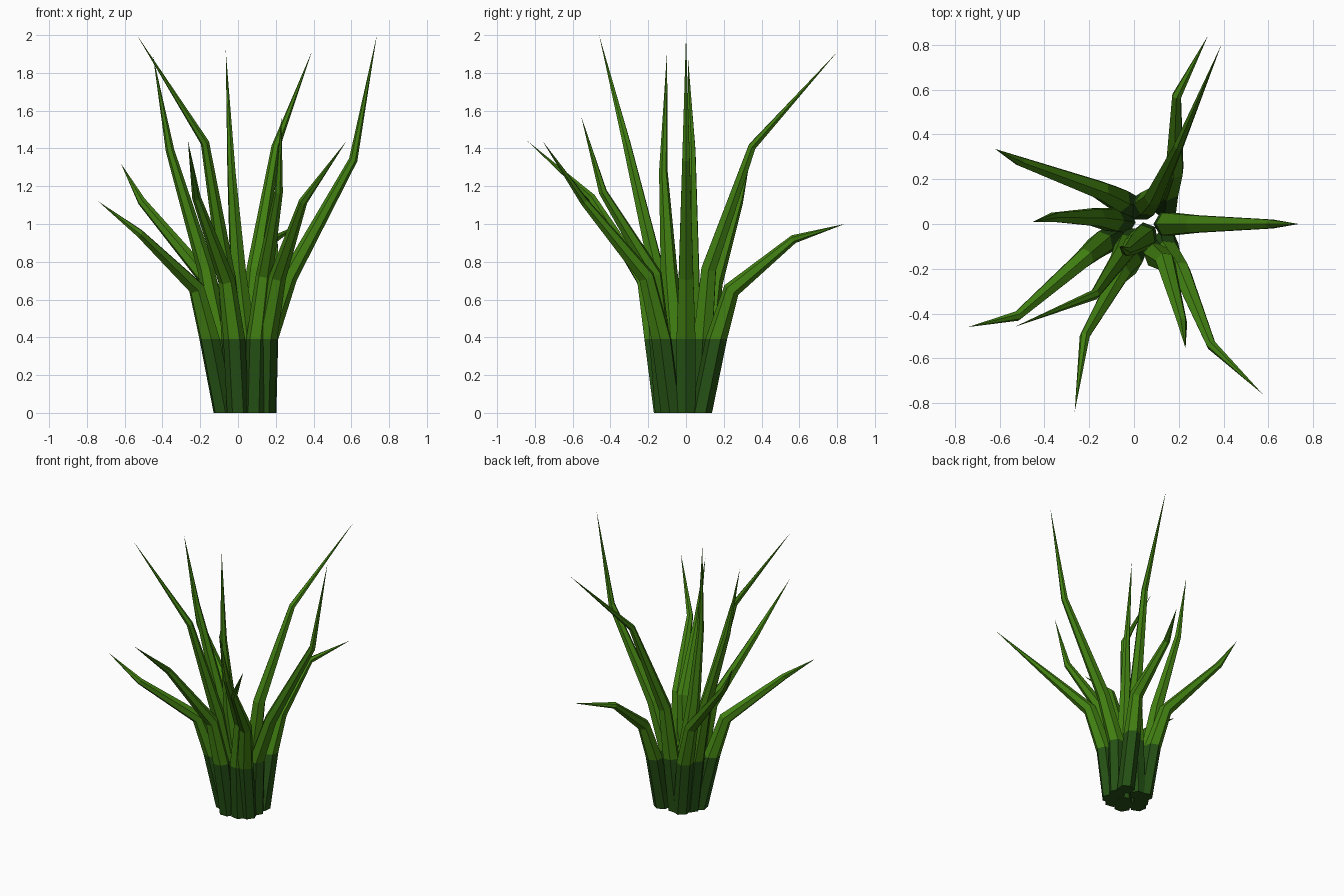
import bpy, bmesh, math
from mathutils import Vector

if "Cube" in bpy.data.objects:
    bpy.data.objects.remove(bpy.data.objects["Cube"])


def material(name, rgb):
    m = bpy.data.materials.new(name)
    m.diffuse_color = (*rgb, 1)
    m.use_nodes = True
    m.node_tree.nodes["Principled BSDF"].inputs["Base Color"].default_value = m.diffuse_color
    return m


DARK = material("dark green stem", (0.018, 0.08, 0.007))
LIGHT = material("leaf green", (0.055, 0.22, 0.006))
RADII = (0.058, 0.058, 0.045, 0.023)
SIDES = 6


def blade(name, base, collar, lower, upper, tip):
    """Tapered bent leaf: flat foot, collar where the colour changes, two bends, pointed tip."""
    pts = [Vector((*base, 0)), Vector((*collar, 0.39)),
           Vector(lower), Vector(upper), Vector(tip)]
    out = pts[3] - pts[0]
    out.z = 0
    side = Vector((0, 0, 1)).cross(out.normalized())
    bm = bmesh.new()
    rings = []
    for i, r in enumerate(RADII):
        if i < 2:
            along = Vector((0, 0, 1))
        else:
            along = ((pts[i] - pts[i - 1]).normalized()
                     + (pts[i + 1] - pts[i]).normalized()).normalized()
        s = (side - along * side.dot(along)).normalized()
        n = along.cross(s)
        ring = []
        for k in range(SIDES):
            a = math.pi / 2 + 2 * math.pi * k / SIDES
            ring.append(bm.verts.new(pts[i] + s * r * math.cos(a) + n * r * math.sin(a)))
        rings.append(ring)
    end = bm.verts.new(pts[4])
    bm.faces.new(rings[0])
    for i in range(len(rings)):
        for k in range(SIDES):
            j = (k + 1) % SIDES
            if i + 1 < len(rings):
                f = bm.faces.new((rings[i][k], rings[i][j], rings[i + 1][j], rings[i + 1][k]))
            else:
                f = bm.faces.new((rings[i][k], rings[i][j], end))
            f.material_index = 0 if i == 0 else 1
    bmesh.ops.recalc_face_normals(bm, faces=bm.faces[:])
    me = bpy.data.meshes.new(name)
    bm.to_mesh(me)
    bm.free()
    me.materials.append(DARK)
    me.materials.append(LIGHT)
    bpy.context.collection.objects.link(bpy.data.objects.new(name, me))


# name, foot xy, collar xy, lower bend, upper bend, tip
blade("leaf_back_low", (0.14, 0.08), (0.15, 0.16), (0.18, 0.24, 0.65), (0.19, 0.57, 0.92), (0.33, 0.84, 1.0))
blade("leaf_back_tall", (0.03, 0.07), (0.06, 0.09), (0.09, 0.12, 0.76), (0.20, 0.35, 1.41), (0.39, 0.80, 1.91))
blade("leaf_back_left", (-0.02, 0.08), (-0.07, 0.11), (-0.15, 0.15, 0.69), (-0.51, 0.28, 1.12), (-0.62, 0.335, 1.32))
blade("leaf_left", (-0.05, 0.01), (-0.10, 0.02), (-0.17, 0.03, 0.76), (-0.36, 0.03, 1.39), (-0.45, 0.01, 1.89))
blade("leaf_right", (0.145, 0.0), (0.155, 0.0), (0.27, 0.0, 0.72), (0.61, 0.0, 1.34), (0.735, 0.0, 2.0))
blade("leaf_front_left_low", (-0.075, -0.05), (-0.15, -0.09), (-0.22, -0.15, 0.66), (-0.52, -0.41, 0.95), (-0.74, -0.46, 1.12))
blade("leaf_front_left_tall", (0.0, -0.07), (-0.03, -0.10), (-0.06, -0.15, 0.73), (-0.175, -0.315, 1.43), (-0.535, -0.46, 2.0))
blade("leaf_front", (0.0, -0.12), (-0.02, -0.17), (-0.06, -0.22, 0.70), (-0.22, -0.50, 1.14), (-0.265, -0.84, 1.44))
blade("leaf_front_right_tall", (0.09, -0.11), (0.10, -0.14), (0.14, -0.17, 0.73), (0.215, -0.44, 1.17), (0.23, -0.555, 1.57))
blade("leaf_front_right_low", (0.14, -0.08), (0.15, -0.13), (0.21, -0.21, 0.72), (0.345, -0.54, 1.12), (0.575, -0.76, 1.44))
blade("leaf_center", (0.05, -0.05), (0.04, -0.06), (0.0, -0.09, 0.75), (-0.035, -0.12, 1.28), (-0.065, -0.10, 1.92))
